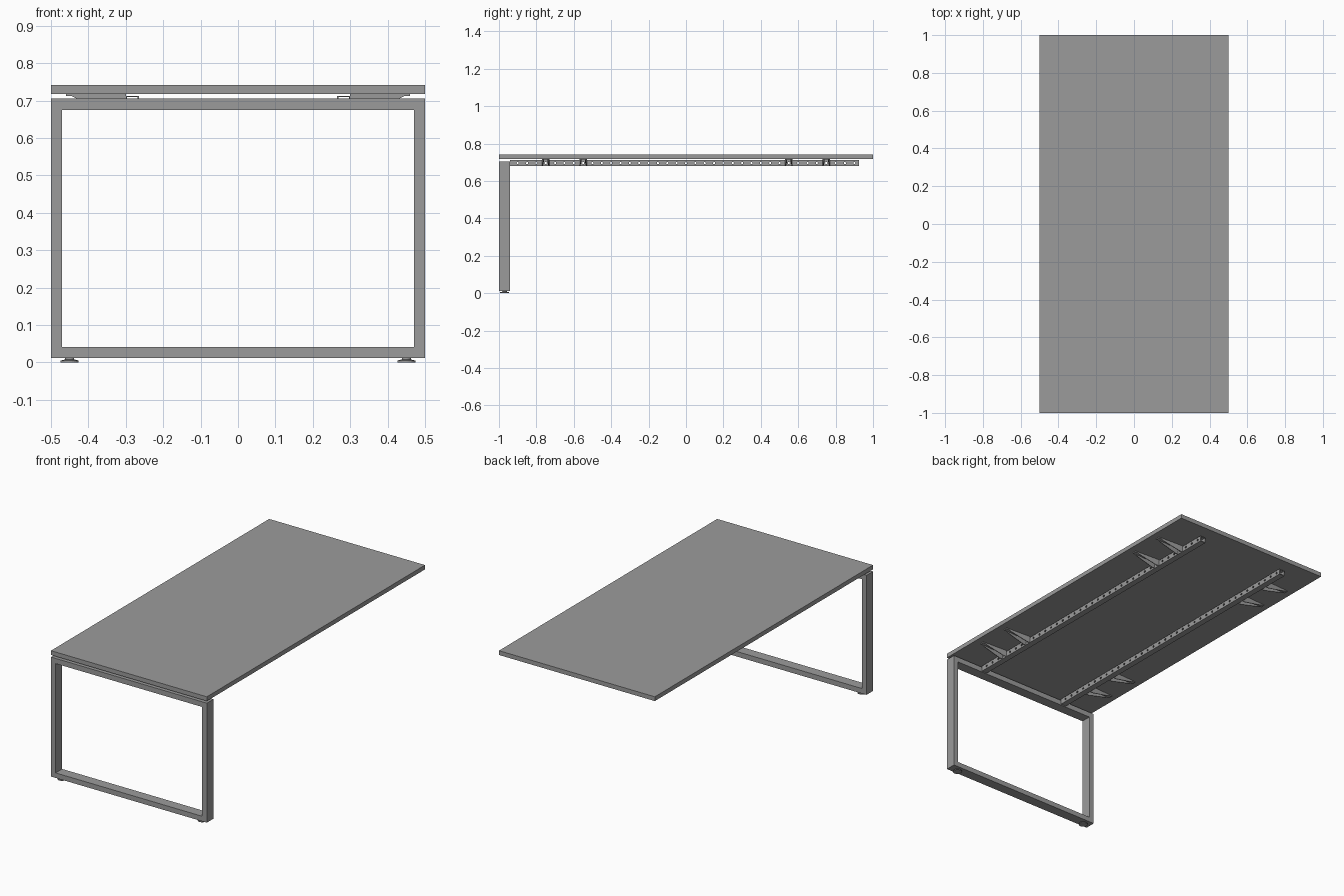
import bpy, bmesh
from mathutils import Matrix

if "Cube" in bpy.data.objects:
    bpy.data.objects.remove(bpy.data.objects["Cube"], do_unlink=True)

grey = bpy.data.materials.new("mid grey")
grey.use_nodes = True
grey.diffuse_color = (0.33, 0.33, 0.33, 1)
grey.node_tree.nodes["Principled BSDF"].inputs["Base Color"].default_value = grey.diffuse_color


def finish(bm, name):
    bmesh.ops.recalc_face_normals(bm, faces=bm.faces)
    mesh = bpy.data.meshes.new(name)
    bm.to_mesh(mesh)
    bm.free()
    mesh.materials.append(grey)
    obj = bpy.data.objects.new(name, mesh)
    bpy.context.scene.collection.objects.link(obj)
    return obj


def add_box(bm, low, high):
    verts = bmesh.ops.create_cube(bm, size=1)["verts"]
    for v in verts:
        v.co = [h if c > 0 else l for c, l, h in zip(v.co, low, high)]


def add_prism(bm, points, move):
    """Extrude a closed outline by a vector."""
    face = bm.faces.new([bm.verts.new(p) for p in points])
    new = bmesh.ops.extrude_face_region(bm, geom=[face], use_keep_orig=True)["geom"]
    bmesh.ops.translate(bm, vec=move, verts=[g for g in new if isinstance(g, bmesh.types.BMVert)])


def add_ring(bm, outer, inner, y0, y1):
    """Rectangular tube along y; bounds are (x0, z0, x1, z1)."""
    loops = []
    for y in (y0, y1):
        for a, b, c, d in (outer, inner):
            loops.append([bm.verts.new((x, y, z)) for x, z in ((a, b), (c, b), (c, d), (a, d))])
    for p, q in ((0, 1), (1, 3), (3, 2), (2, 0)):
        for i in range(4):
            j = (i + 1) % 4
            bm.faces.new((loops[p][i], loops[p][j], loops[q][j], loops[q][i]))


# Worktop
bm = bmesh.new()
add_box(bm, (-0.5, -1, 0.717), (0.5, 1, 0.742))
finish(bm, "worktop")

# Closed rectangular leg frame at the front end
bm = bmesh.new()
add_ring(bm, (-0.5, 0.012, 0.5, 0.705), (-0.47, 0.041, 0.47, 0.675), -1, -0.94)
finish(bm, "leg_frame")

for side, label in ((1, "left"), (-1, "right")):
    # Levelling foot: wide pad, sloping shoulder and stem
    bm = bmesh.new()
    for r1, r2, z0, z1 in ((0.024, 0.024, 0, 0.005), (0.024, 0.012, 0.005, 0.008), (0.012, 0.012, 0.008, 0.013)):
        bmesh.ops.create_cone(bm, cap_ends=True, segments=24, radius1=r1, radius2=r2, depth=z1 - z0,
                              matrix=Matrix.Translation((0.45 * side, -0.97, (z0 + z1) / 2)))
    finish(bm, label + "_foot")

    # Hollow rail with a row of through holes
    bm = bmesh.new()
    xs = sorted((0.265 * side, 0.3 * side))
    add_ring(bm, (xs[0], 0.68, xs[1], 0.712), (xs[0] + 0.003, 0.683, xs[1] - 0.003, 0.709), -0.94, 0.925)
    rail = finish(bm, label + "_rail")

    bm = bmesh.new()
    for i in range(37):
        bmesh.ops.create_cone(bm, cap_ends=True, segments=10, radius1=0.006, radius2=0.006, depth=0.06,
                              matrix=Matrix.Translation((0.2825 * side, -0.9 + 0.05 * i, 0.696))
                              @ Matrix.Rotation(1.5708, 4, "Y"))
    cutter = finish(bm, label + "_hole_cutter")
    cutter.hide_render = True
    cutter.hide_set(True)
    cutter.display_type = "WIRE"
    holes = rail.modifiers.new("holes", "BOOLEAN")
    holes.object = cutter
    holes.solver = "EXACT"

    # Outrigger brackets: a top plate on two tapered webs
    for n, y in enumerate((-0.75, -0.55, 0.55, 0.75)):
        bm = bmesh.new()
        plate = ((0.3, 0.02), (0.46, 0.012), (0.46, -0.012), (0.3, -0.02))
        add_prism(bm, [(x * side, y + dy, 0.712) for x, dy in plate], (0, 0, 0.005))
        web = ((0.3, 0.68), (0.32, 0.68), (0.43, 0.705), (0.445, 0.712), (0.3, 0.712))
        for s in (-1, 1):
            outline = [(x * side, y + s * (0.02 - (x - 0.3) * 0.05), z) for x, z in web]
            add_prism(bm, outline, (0, -0.004 * s, 0))
        finish(bm, f"{label}_bracket_{n + 1}")
